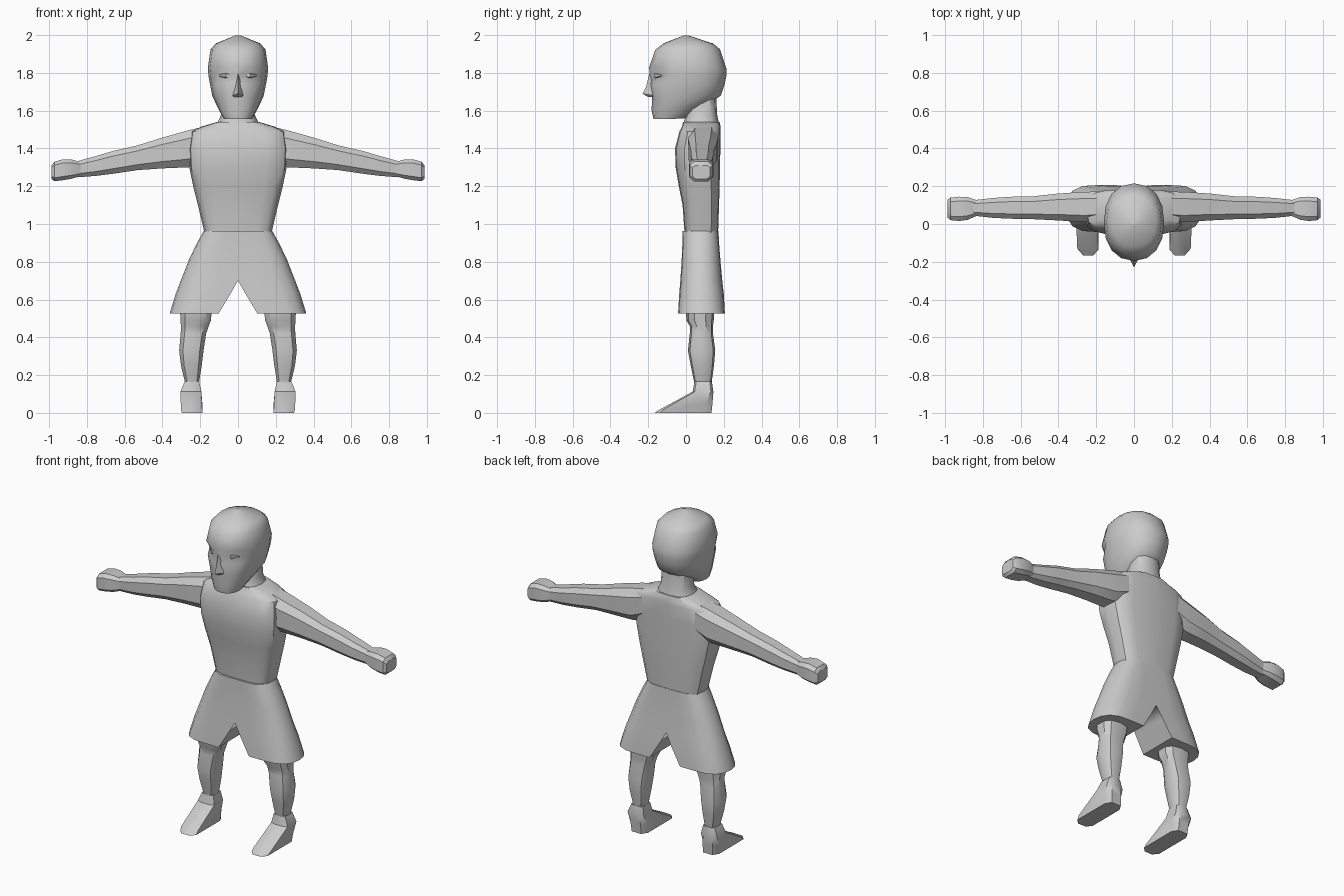
import bpy, bmesh, math


def section(n, power, turn=0.0):
    """Unit superellipse outline, starting at the front (0, -1)."""
    pts = []
    for i in range(n):
        a = 2 * math.pi * (i + turn) / n - math.pi / 2
        c, s = math.cos(a), math.sin(a)
        pts.append((math.copysign(abs(c) ** (2 / power), c) if abs(c) > 1e-6 else 0.0,
                    math.copysign(abs(s) ** (2 / power), s) if abs(s) > 1e-6 else 0.0))
    return pts


def loft(name, rings, mirror=False, angle=35, open_middle=False):
    """Skin a list of equal-length rings, cap both ends."""
    bm = bmesh.new()
    rows = [[bm.verts.new(p) for p in r] for r in rings]
    n = len(rows[0])
    for a, b in zip(rows, rows[1:]):
        for i in range(n):
            j = (i + 1) % n
            bm.faces.new((a[i], a[j], b[j], b[i]))
    bm.faces.new(rows[0][::-1])
    bm.faces.new(rows[-1])
    bmesh.ops.recalc_face_normals(bm, faces=bm.faces)
    if open_middle:
        hidden = [f for f in bm.faces if all(abs(v.co.x) < 1e-5 for v in f.verts)]
        bmesh.ops.delete(bm, geom=hidden, context='FACES')
    mesh = bpy.data.meshes.new(name)
    bm.to_mesh(mesh)
    bm.free()
    ob = bpy.data.objects.new(name, mesh)
    bpy.context.collection.objects.link(ob)
    bpy.ops.object.select_all(action='DESELECT')
    ob.select_set(True)
    bpy.context.view_layer.objects.active = ob
    bpy.ops.object.shade_smooth_by_angle(angle=math.radians(angle))
    if mirror:
        ob.modifiers.new("Mirror", 'MIRROR')
    return ob


def upright(specs, n=12, power=2.6, turn=0.0):
    """Rings from (z, x min, x max, y min, y max)."""
    return [[((x0 + x1) / 2 + u * (x1 - x0) / 2, (y0 + y1) / 2 + v * (y1 - y0) / 2, z)
             for u, v in section(n, power, turn)] for z, x0, x1, y0, y1 in specs]


def sideways(specs, n=8, power=2.6, turn=0.5):
    """Rings from (x, z min, z max, y min, y max)."""
    return [[(x, (y0 + y1) / 2 + u * (y1 - y0) / 2, (z0 + z1) / 2 + v * (z1 - z0) / 2)
             for u, v in section(n, power, turn)] for x, z0, z1, y0, y1 in specs]


# head: tilted rings (front y, front z, back y, back z, half width)
head = []
for k, (fy, fz, by, bz, w) in enumerate([
        (-0.172, 1.555, -0.01, 1.558, 0.075),
        (-0.182, 1.60, 0.12, 1.635, 0.108),
        (-0.180, 1.67, 0.185, 1.68, 0.135),
        (-0.190, 1.745, 0.205, 1.74, 0.149),
        (-0.193, 1.785, 0.213, 1.78, 0.156),
        (-0.195, 1.83, 0.215, 1.82, 0.160),
        (-0.163, 1.922, 0.180, 1.925, 0.146),
        (-0.118, 1.957, 0.145, 1.955, 0.118),
        (-0.010, 1.999, 0.010, 1.999, 0.012)]):
    ring = []
    for i, (u, v) in enumerate(section(16, 2.25)):
        t = (v + 1) / 2
        y = fy + (by - fy) * t
        if k == 4 and i in (1, 2, 14, 15):      # eye sockets
            y += 0.028
        ring.append((u * w, y, fz + (bz - fz) * t))
    head.append(ring)
loft("head", head, angle=40)

# nose: triangular wedge
loft("nose", [[(-w, -0.165, z), (0, y, z + dz), (w, -0.165, z)]
              for z, y, w, dz in [(1.672, -0.200, 0.030, 0), (1.68, -0.230, 0.034, 0.01),
                                  (1.725, -0.212, 0.024, 0), (1.80, -0.193, 0.018, 0)]])

# eyes: small lids set in the sockets
loft("eye", sideways([(0.035, 1.780, 1.792, -0.165, -0.14),
                      (0.065, 1.766, 1.806, -0.168, -0.11),
                      (0.098, 1.780, 1.792, -0.135, -0.10)]), mirror=True)

# neck
loft("neck", upright([(1.50, -0.12, 0.12, -0.02, 0.18), (1.545, -0.105, 0.105, -0.01, 0.172),
                      (1.58, -0.088, 0.088, 0.0, 0.165), (1.67, -0.085, 0.085, 0.0, 0.16)]))

# torso
loft("torso", upright([(z, -w, w, y0, y1) for z, w, y0, y1 in [
    (0.955, 0.178, -0.008, 0.170), (1.10, 0.212, -0.018, 0.175), (1.20, 0.237, -0.038, 0.178),
    (1.30, 0.258, -0.055, 0.180), (1.40, 0.262, -0.058, 0.182), (1.49, 0.250, -0.035, 0.184),
    (1.515, 0.195, -0.022, 0.183), (1.54, 0.112, -0.015, 0.178)]], n=16, power=3.6), angle=40)

# arms
loft("arm", sideways([(0.12, 1.36, 1.535, 0.02, 0.175), (0.26, 1.295, 1.502, 0.005, 0.175),
                      (0.40, 1.290, 1.462, 0.015, 0.165), (0.53, 1.282, 1.420, 0.022, 0.150),
                      (0.66, 1.263, 1.390, 0.025, 0.147), (0.75, 1.252, 1.363, 0.030, 0.140),
                      (0.85, 1.245, 1.335, 0.042, 0.128)], power=3), mirror=True)

# fists
loft("hand", sideways([(0.825, 1.255, 1.328, 0.045, 0.125), (0.88, 1.238, 1.343, 0.020, 0.145),
                       (0.925, 1.230, 1.345, 0.013, 0.147), (0.972, 1.224, 1.332, 0.018, 0.142),
                       (0.987, 1.238, 1.312, 0.032, 0.130)], power=4), mirror=True)

# shorts: half outline with flat inner side, split below the crotch
shorts = []
for z, inner, outer, y0, y1 in [(0.962, 0, 0.182, -0.018, 0.172), (0.90, 0, 0.217, -0.019, 0.175),
                                (0.81, 0, 0.260, -0.023, 0.182), (0.70, 0, 0.303, -0.030, 0.192),
                                (0.63, 0.040, 0.330, -0.036, 0.200), (0.525, 0.103, 0.362, -0.042, 0.206)]:
    d, h = outer - inner, y1 - y0
    shorts.append([(inner + d * u, y0 + h * v, z) for u, v in
                   [(0, 0), (0.35, 0), (0.65, 0.02), (0.86, 0.12), (0.97, 0.30), (1, 0.5),
                    (0.97, 0.70), (0.86, 0.88), (0.65, 0.98), (0.35, 1), (0, 1)]])
loft("shorts", shorts, mirror=True, open_middle=True)

# lower legs
loft("leg", upright([(0.55, 0.135, 0.310, 0.0, 0.150), (0.49, 0.140, 0.308, 0.002, 0.147),
                     (0.46, 0.152, 0.305, 0.020, 0.143), (0.42, 0.166, 0.306, 0.020, 0.143),
                     (0.33, 0.180, 0.314, 0.010, 0.155), (0.25, 0.190, 0.304, 0.025, 0.148),
                     (0.155, 0.206, 0.280, 0.045, 0.135)], n=10), mirror=True)

# feet: ankle flaring into a long wedge; front points sit lower than back ones
foot = []
for zf, zb, x0, x1, y0, y1 in [(0.165, 0.165, 0.205, 0.283, 0.045, 0.137),
                               (0.112, 0.112, 0.194, 0.305, 0.035, 0.145),
                               (0.012, 0.060, 0.189, 0.302, -0.150, 0.141),
                               (0.0, 0.0, 0.188, 0.296, -0.166, 0.135)]:
    d, h = x1 - x0, y1 - y0
    foot.append([(x0 + d * u, y0 + h * v, zf + (zb - zf) * v) for u, v in
                 [(0.25, 0), (0.75, 0), (1, 0.1), (1, 0.88), (0.8, 1), (0.2, 1), (0, 0.88), (0, 0.1)]])
loft("foot", foot, mirror=True)
